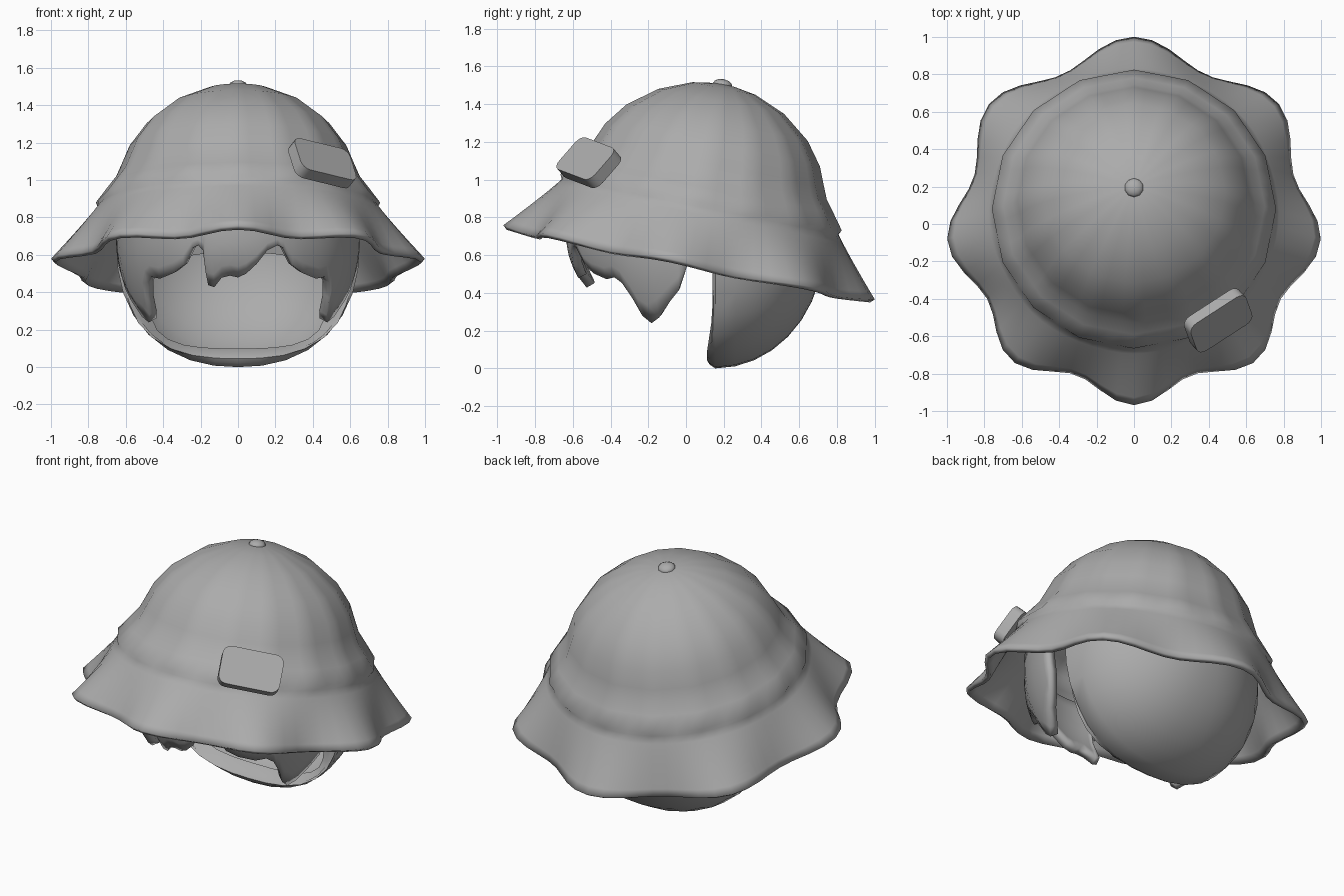
import bpy
import bmesh
from math import sin, cos, pi, radians
from mathutils import Matrix, Vector

cube = bpy.data.objects.get("Cube")
if cube:
    bpy.data.objects.remove(cube, do_unlink=True)

grey = bpy.data.materials.new("plain grey")
grey.use_nodes = True
colour = (0.41, 0.41, 0.41, 1)
grey.diffuse_color = colour
grey.node_tree.nodes["Principled BSDF"].inputs["Base Color"].default_value = colour


def finish(name, bm, matrix=Matrix(), thickness=0, angle=45, offset=-1):
    """Turn a bmesh into a shaded object, optionally thickened."""
    bmesh.ops.recalc_face_normals(bm, faces=bm.faces)
    mesh = bpy.data.meshes.new(name)
    bm.to_mesh(mesh)
    bm.free()
    mesh.materials.append(grey)
    obj = bpy.data.objects.new(name, mesh)
    bpy.context.collection.objects.link(obj)
    obj.matrix_world = matrix
    bpy.ops.object.select_all(action="DESELECT")
    obj.select_set(True)
    bpy.context.view_layer.objects.active = obj
    bpy.ops.object.shade_smooth_by_angle(angle=radians(angle))
    if thickness:
        mod = obj.modifiers.new("thickness", "SOLIDIFY")
        mod.thickness = thickness
        mod.offset = offset


def skin(rows, closed=True, cap=False):
    """Bridge rows of points with quads; cap closes the last row."""
    bm = bmesh.new()
    loops = [[bm.verts.new(p) for p in row] for row in rows]
    n = len(rows[0])
    for a, b in zip(loops, loops[1:]):
        for i in range(n if closed else n - 1):
            j = (i + 1) % n
            bm.faces.new((a[i], a[j], b[j], b[i]))
    if cap:
        bm.faces.new(loops[-1])
    return bm


SIDES = 64


def facet_circle(r, h, sides=16):
    """Ring of points lying on a regular polygon with fewer sides."""
    step = 2 * pi / sides
    pts = []
    for i in range(SIDES):
        a = 2 * pi * i / SIDES
        k = r * cos(step / 2) / cos(a % step - step / 2)
        pts.append((k * sin(a), -k * cos(a), h))
    return pts


# Hat frame: leaning backwards around the band centre
hat = Matrix.Translation((0, 0.08, 0.88)) @ Matrix.Rotation(radians(-11.3), 4, "X")

# Scalloped brim with eight lobes, spaced a little wider towards the back
STEPS = 8
rows = []
for k in range(STEPS, -1, -1):
    t = k / STEPS
    row = []
    for i in range(SIDES):
        a = 2 * pi * i / SIDES
        wave = cos(8 * (a + 0.115 * sin(a)))
        r = 0.748 + 0.199 * t + 0.057 * wave * t ** 1.3
        h = -0.025 - 0.3 * t - 0.012 * (1 - wave) * t
        row.append((r * sin(a), -r * cos(a), h))
    rows.append(row)

# Band and dome continue upwards from the brim
profile = [(0.76, 0), (0.70, 0.08), (0.65, 0.145), (0.622, 0.21), (0.58, 0.31), (0.49, 0.43),
           (0.34, 0.545), (0.17, 0.615), (0.05, 0.635)]
rows += [facet_circle(r, h) for r, h in profile]
finish("hat", skin(rows, cap=True), hat, 0.03, angle=80)

# Button on top of the crown
bm = bmesh.new()
bmesh.ops.create_uvsphere(bm, u_segments=10, v_segments=6, radius=0.052)
finish("hat_button", bm, hat @ Matrix.Translation((0, -0.01, 0.632)) @ Matrix.Diagonal((1, 1, 0.6, 1)))

# Badge: rounded plate lying on the band
bm = bmesh.new()
bmesh.ops.create_cube(bm, size=1, matrix=Matrix.Diagonal((0.36, 0.23, 0.07, 1)))
corners = [e for e in bm.edges if abs(e.verts[0].co.z - e.verts[1].co.z) > 0.01]
bmesh.ops.bevel(bm, geom=corners, offset=0.05, segments=4, profile=0.5, affect="EDGES")
u = Vector((0.82, 0.53, -0.2)).normalized()
n = Vector((0.54, -0.84, 0.9))
n = (n - u * n.dot(u)).normalized()
v = n.cross(u)
frame = Matrix((u, v, n)).transposed().to_4x4()
frame.translation = (0.45, -0.515, 1.09)
finish("hat_badge", bm, frame, angle=30)


# Back hair: bowl with a rolled lip around a rounded face opening
def oval(rx, bottom, top, y, power, lean=0.0, sides=32):
    mid, rz = (bottom + top) / 2, (top - bottom) / 2
    pts = []
    for i in range(sides):
        a = 2 * pi * i / sides
        c, s = cos(a), sin(a)
        k = (abs(c) ** power + abs(s) ** power) ** (-1 / power)
        z = mid + rz * k * s
        pts.append((rx * k * c, y + lean * min(1, max(0, (z - 0.08) / 0.2)), z))
    return pts


rows = [oval(0.465, 0.1, 0.61, 0.2, 3.2), oval(0.53, 0.07, 0.75, 0.13, 3.0, 0.03),
        oval(0.6, 0.045, 1.0, 0.11, 2.6, 0.03), oval(0.63, 0.02, 1.25, 0.125, 2.3, 0.02)]
for k in range(9):
    phi = radians(k * 10.5)
    size = 0.65 * cos(phi)
    rows.append(oval(size, 0.65 - size, 0.65 + size, 0.155 + 0.575 * sin(phi), 2.25))
finish("back_hair", skin(rows, cap=True), angle=60)

# Fringe: curved curtain with pointed locks, (degrees from front, lower edge)
side_lock = [(22, 0.64), (27, 0.55), (33, 0.51), (42, 0.48), (48, 0.49), (52, 0.46), (56, 0.38),
             (59, 0.29), (64, 0.25), (70, 0.28), (77, 0.36), (82, 0.42), (86, 0.54)]
middle = [(-19, 0.655), (-15.5, 0.63), (-15, 0.45), (-12, 0.44), (-8, 0.49), (-4, 0.5),
          (0, 0.49), (4, 0.51), (9, 0.56), (14, 0.63), (19, 0.655)]
edge = [(-a, z) for a, z in reversed(side_lock)] + middle + side_lock


def fringe_point(angle, z):
    curl = max(0, 0.7 - z) ** 2
    a = radians(angle)
    r = 0.63 - 0.6 * curl
    return (r * sin(a), 0.05 - (r + 0.03 - 0.8 * curl * cos(a) ** 2) * cos(a), z)


rows = [[fringe_point(a, 0.84 + (low - 0.84) * k / 6) for a, low in edge] for k in range(7)]
finish("fringe", skin(rows, closed=False), thickness=0.05, angle=60, offset=0)
